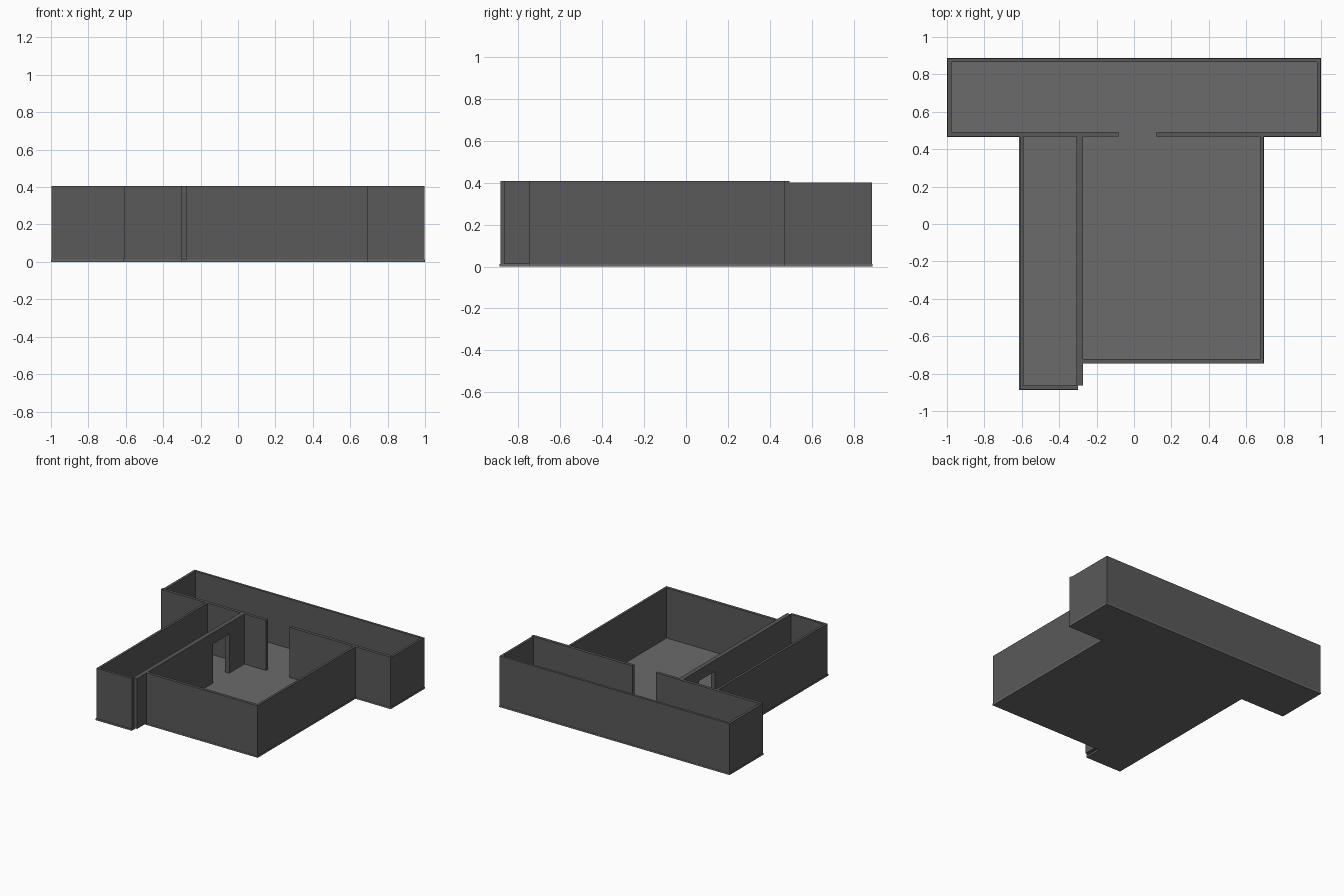
import bpy, bmesh
from mathutils import Vector

if "Cube" in bpy.data.objects:
    bpy.data.objects.remove(bpy.data.objects["Cube"])

FLOOR = 0.013    # floor slab thickness
TOP = 0.407      # top of main walls
BACK_TOP = 0.401 # top of the back room's outer walls


def material(name, grey):
    mat = bpy.data.materials.new(name)
    mat.diffuse_color = (grey, grey, grey, 1)
    mat.use_nodes = True
    mat.node_tree.nodes["Principled BSDF"].inputs["Base Color"].default_value = mat.diffuse_color
    return mat


WALL_MAT = material("dark_wall", 0.10)
FLOOR_MAT = material("dark_floor", 0.145)


def prism(name, outline, direction, mat=WALL_MAT):
    """Extrude a closed planar outline along a direction."""
    bm = bmesh.new()
    face = bm.faces.new([bm.verts.new(p) for p in outline])
    new = bmesh.ops.extrude_face_region(bm, geom=[face])["geom"]
    bmesh.ops.translate(bm, vec=Vector(direction),
                        verts=[v for v in new if isinstance(v, bmesh.types.BMVert)])
    bmesh.ops.recalc_face_normals(bm, faces=bm.faces)
    mesh = bpy.data.meshes.new(name)
    bm.to_mesh(mesh)
    bm.free()
    mesh.materials.append(mat)
    obj = bpy.data.objects.new(name, mesh)
    bpy.context.collection.objects.link(obj)
    return obj


def wall(name, x0, x1, y0, y1, top=TOP):
    """Straight upright wall standing on the floor slab."""
    z = FLOOR
    return prism(name, [(x0, y0, z), (x1, y0, z), (x1, y1, z), (x0, y1, z)],
                 (0, 0, top - z))


# One floor slab under all three rooms
plan = [(-1, 0.888), (-1, 0.466), (-0.614, 0.466), (-0.614, -0.888),
        (-0.300, -0.888), (-0.300, -0.747), (0.694, -0.747),
        (0.694, 0.466), (1, 0.466), (1, 0.888)]
prism("floor", [(x, y, 0) for x, y in plan], (0, 0, FLOOR), FLOOR_MAT)

# Back room: outer walls, plus a front wall split by a full-height opening
wall("back_wall", -0.997, 0.997, 0.867, 0.886, BACK_TOP)
wall("back_room_left_wall", -0.997, -0.976, 0.492, 0.867, BACK_TOP)
wall("back_room_right_wall", 0.979, 0.997, 0.492, 0.867, BACK_TOP)
wall("back_room_front_wall_left", -0.997, -0.083, 0.468, 0.492)
wall("back_room_front_wall_right", 0.121, 0.997, 0.468, 0.492)

# Narrow left room
wall("left_room_outer_wall", -0.61, -0.591, -0.864, 0.468)
wall("left_room_front_wall", -0.61, -0.300, -0.884, -0.864)

# Large right room
wall("right_room_outer_wall", 0.674, 0.692, -0.722, 0.468)
wall("right_room_front_wall", -0.272, 0.692, -0.745, -0.722)

# Dividing wall with a doorway
profile = [(-0.864, FLOOR), (0.08, FLOOR), (0.08, 0.32), (0.28, 0.32),
           (0.28, FLOOR), (0.468, FLOOR), (0.468, TOP), (-0.864, TOP)]
prism("dividing_wall", [(-0.307, y, z) for y, z in profile], (0.035, 0, 0))
